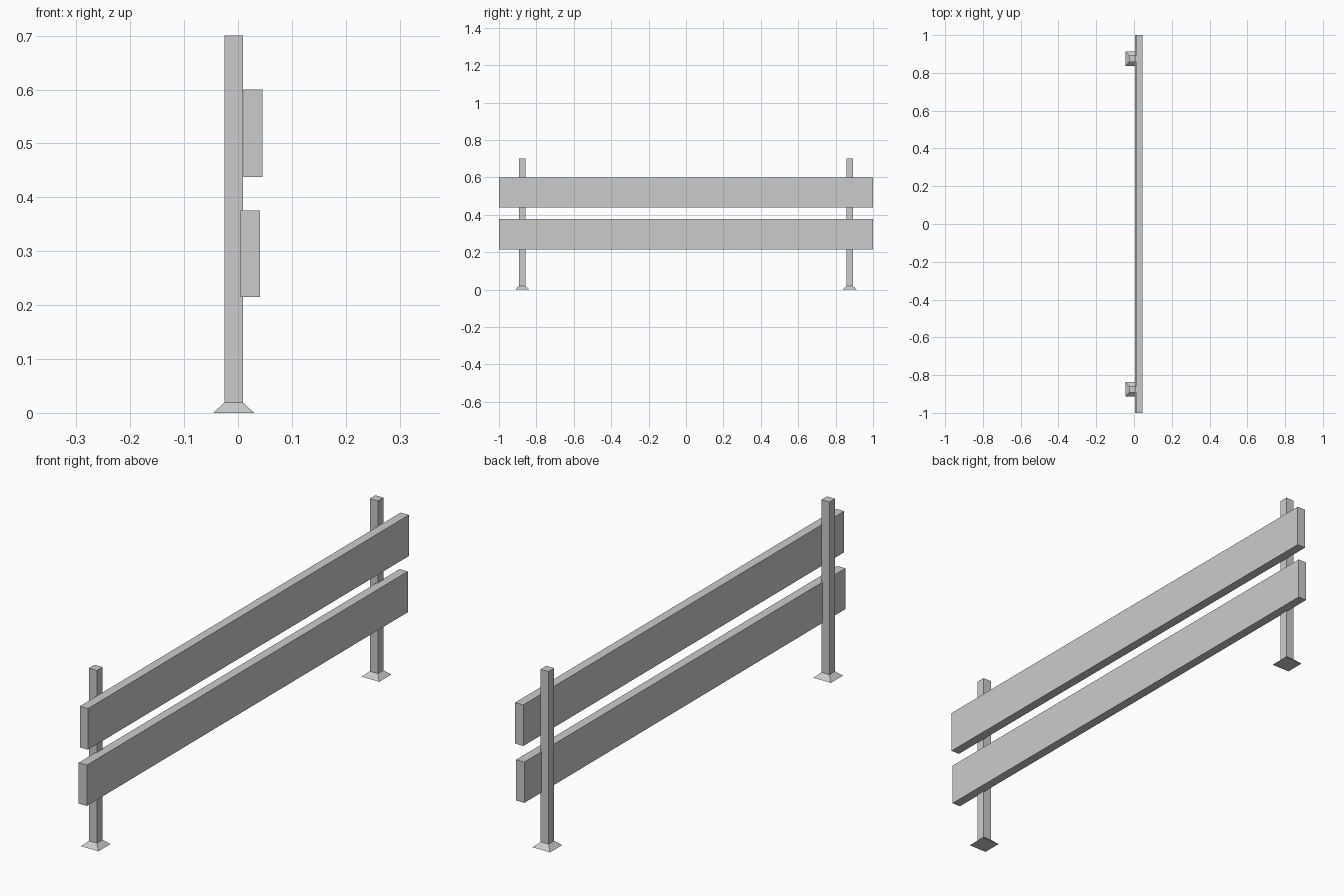
import bpy, bmesh

if "Cube" in bpy.data.objects:
    bpy.data.objects.remove(bpy.data.objects["Cube"])

POST_X = -0.008


def make_object(name, bm):
    bmesh.ops.recalc_face_normals(bm, faces=bm.faces)
    mesh = bpy.data.meshes.new(name)
    bm.to_mesh(mesh)
    bm.free()
    obj = bpy.data.objects.new(name, mesh)
    bpy.context.collection.objects.link(obj)
    return obj


def plank(name, x0, x1, z0, z1):
    bm = bmesh.new()
    bmesh.ops.create_cube(bm, size=1)
    bmesh.ops.scale(bm, vec=(x1 - x0, 2.0, z1 - z0), verts=bm.verts)
    bmesh.ops.translate(bm, vec=((x0 + x1) / 2, 0, (z0 + z1) / 2), verts=bm.verts)
    return make_object(name, bm)


def post(name, y):
    # Square sections lofted upward: flared foot, then straight shaft
    bm = bmesh.new()
    rings = []
    for half, z in ((0.038, 0), (0.0175, 0.019), (0.0175, 0.70)):
        rings.append([bm.verts.new((POST_X + sx * half, y + sy * half, z))
                      for sx, sy in ((-1, -1), (1, -1), (1, 1), (-1, 1))])
    for a, b in zip(rings, rings[1:]):
        for i in range(4):
            j = (i + 1) % 4
            bm.faces.new((a[i], a[j], b[j], b[i]))
    bm.faces.new(rings[0])
    bm.faces.new(rings[-1])
    return make_object(name, bm)


# Two posts with flared feet
post("left_post", -0.875)
post("right_post", 0.875)

# Two horizontal boards; the lower one is let slightly into the posts
plank("upper_board", 0.0098, 0.0453, 0.438, 0.60)
plank("lower_board", 0.005, 0.0405, 0.215, 0.376)
